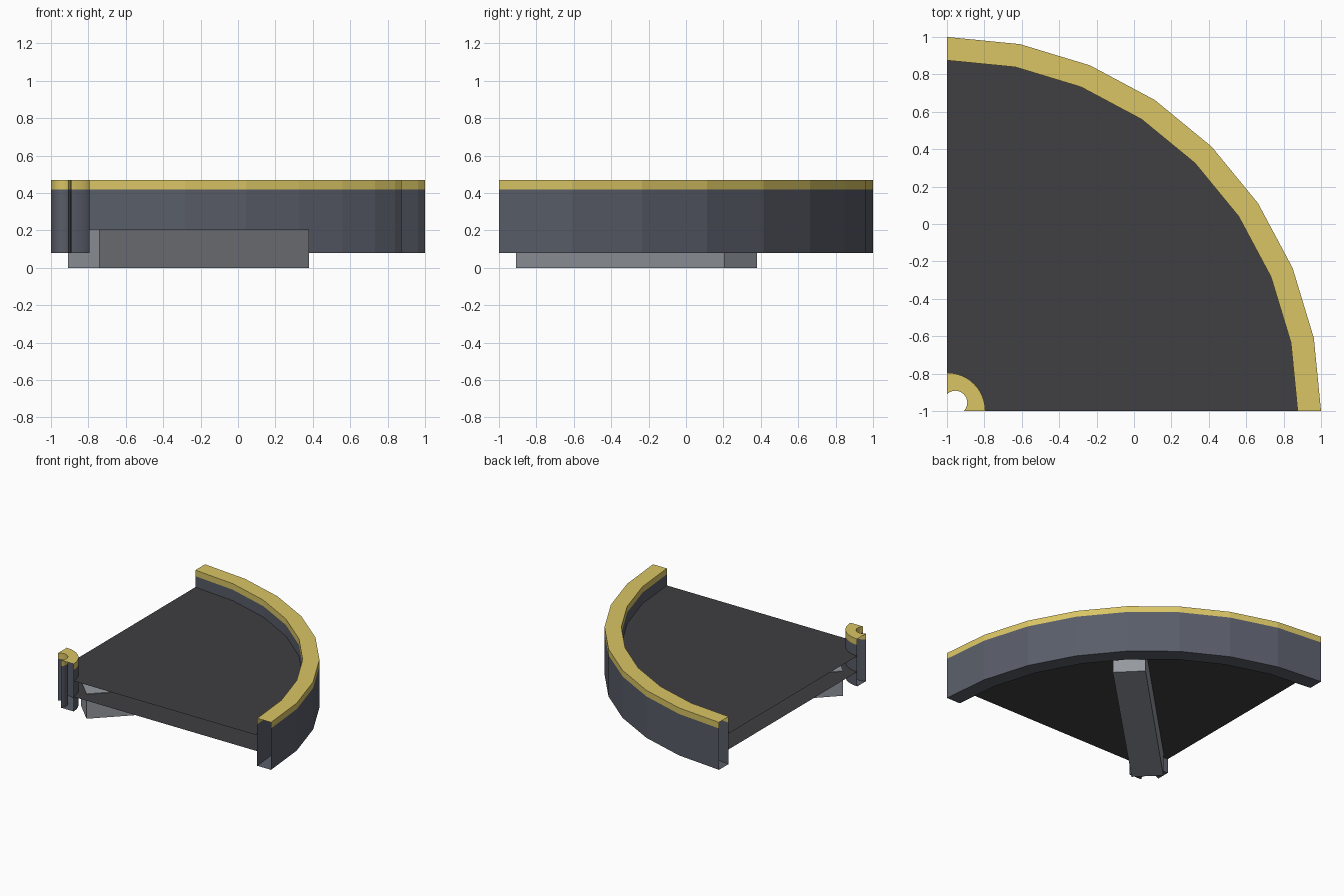
import bpy
import bmesh
from math import sin, cos, pi, sqrt

if "Cube" in bpy.data.objects:
    bpy.data.objects.remove(bpy.data.objects["Cube"])

Z_BOT, Z_BAND, Z_TOP = 0.08, 0.42, 0.47
FLOOR_LOW, FLOOR_TOP, BEAM_TOP = 0.20, 0.33, 0.205


def material(name, color):
    m = bpy.data.materials.new(name)
    m.diffuse_color = (*color, 1)
    m.use_nodes = True
    m.node_tree.nodes["Principled BSDF"].inputs["Base Color"].default_value = m.diffuse_color
    return m


slate = material("slate", (0.10, 0.11, 0.14))
gold = material("gold", (0.70, 0.56, 0.13))
charcoal = material("charcoal", (0.05, 0.05, 0.055))
grey = material("light_grey", (0.30, 0.32, 0.35))


def arc(cx, cy, r, a0, a1, n):
    return [(cx + r * cos(a0 + (a1 - a0) * i / n), cy + r * sin(a0 + (a1 - a0) * i / n))
            for i in range(n + 1)]


def finish(name, bm, mats):
    me = bpy.data.meshes.new(name)
    bm.to_mesh(me)
    bm.free()
    for m in mats:
        me.materials.append(m)
    ob = bpy.data.objects.new(name, me)
    bpy.context.collection.objects.link(ob)
    return ob


def channel(name, inner, outer):
    """Hollow, open-ended wall between two arcs, with a gold top band."""
    bm = bmesh.new()
    section = [(inner, Z_BOT), (outer, Z_BOT), (outer, Z_BAND),
               (outer, Z_TOP), (inner, Z_TOP), (inner, Z_BAND)]
    rows = [[bm.verts.new((x, y, z)) for x, y in pts] for pts, z in section]
    for k in range(6):
        a, b = rows[k], rows[(k + 1) % 6]
        for i in range(len(a) - 1):
            f = bm.faces.new((a[i], a[i + 1], b[i + 1], b[i]))
            f.material_index = 1 if k in (2, 3, 4) else 0
    return finish(name, bm, [slate, gold])


# Faceted outer rim, a quarter circle about the corner
rim_inner = arc(-1, -1, 1.875, 0, pi / 2, 8)
channel("outer_rim", rim_inner, arc(-1, -1, 2.0, 0, pi / 2, 8))

# Small round hub at the corner with an offset half-round notch
hub_outer = arc(-1, -1, 0.205, 0, pi / 2, 12)
hub = channel("corner_hub", arc(-0.955, -0.955, 0.0636, -pi / 4, 3 * pi / 4, 12), hub_outer)
bpy.context.view_layer.objects.active = hub
hub.select_set(True)
bpy.ops.object.shade_smooth_by_angle()

# Floor: upper and lower sheets with open sides
bm = bmesh.new()
for z, up in ((FLOOR_TOP, True), (FLOOR_LOW, False)):
    outline = rim_inner + hub_outer[::-1]
    vs = [bm.verts.new((x, y, z)) for x, y in outline]
    bm.faces.new(vs if up else vs[::-1])
bmesh.ops.triangulate(bm, faces=bm.faces[:])
finish("floor_sheets", bm, [charcoal])

# Diagonal support beam underneath
bm = bmesh.new()
foot = [(-0.91, -0.74), (-0.74, -0.91), (0.38, 0.205), (0.205, 0.38)]
base = bm.faces.new([bm.verts.new((x, y, 0)) for x, y in foot])
ext = bmesh.ops.extrude_face_region(bm, geom=[base], use_keep_orig=True)
bmesh.ops.translate(bm, vec=(0, 0, BEAM_TOP),
                    verts=[v for v in ext["geom"] if isinstance(v, bmesh.types.BMVert)])
bmesh.ops.recalc_face_normals(bm, faces=bm.faces[:])
finish("support_beam", bm, [grey])
